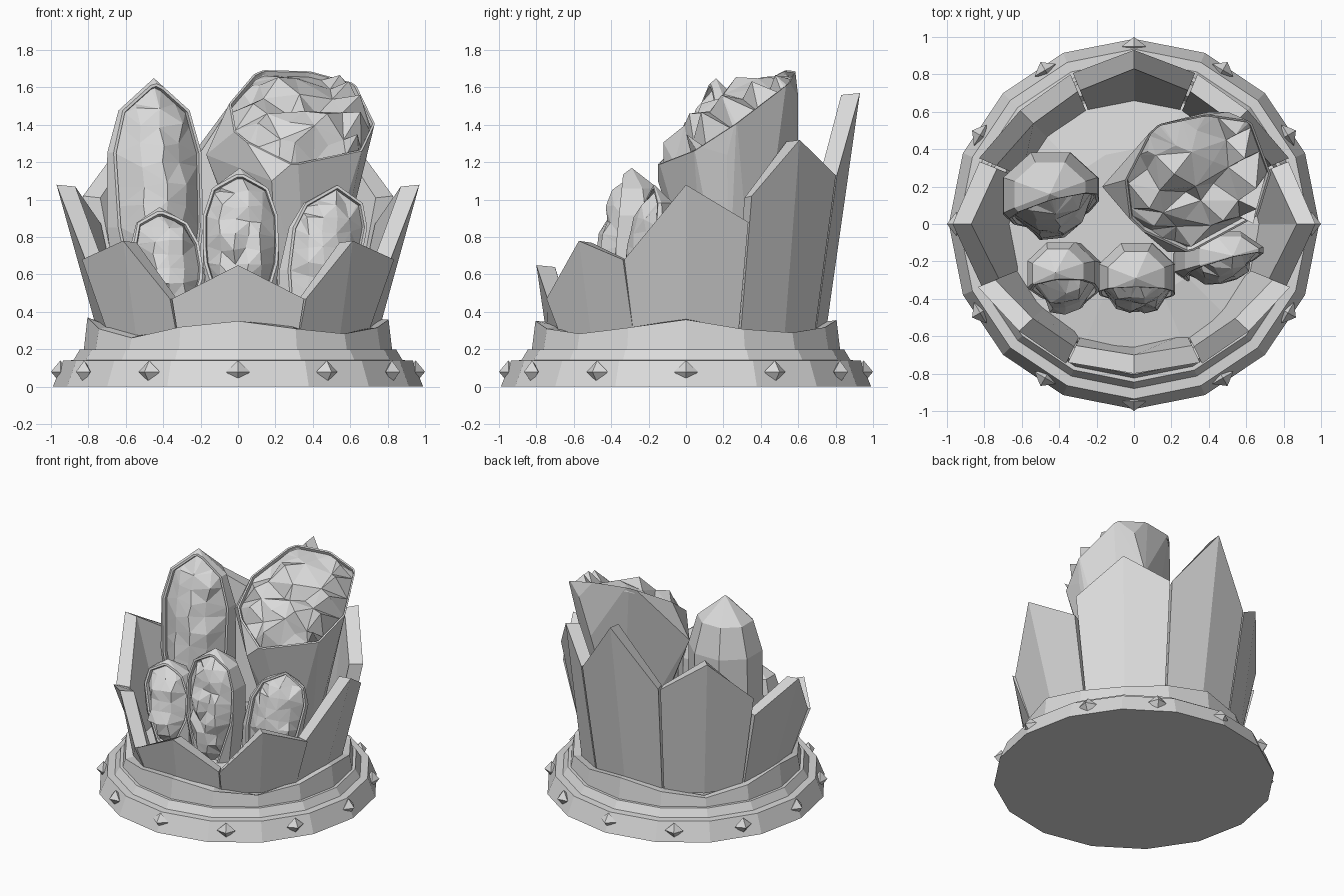
import bpy, bmesh, math, random
from mathutils import Vector

random.seed(4)
cube = bpy.data.objects.get("Cube")
if cube:
    bpy.data.objects.remove(cube, do_unlink=True)

stone = bpy.data.materials.new("pale_grey_stone")
GREY = (0.7, 0.7, 0.7, 1)
stone.use_nodes = True
stone.diffuse_color = GREY
stone.node_tree.nodes["Principled BSDF"].inputs["Base Color"].default_value = GREY


def finish(name, bm):
    for f in bm.faces:
        f.material_index = 0
        f.smooth = False
    bmesh.ops.recalc_face_normals(bm, faces=bm.faces[:])
    mesh = bpy.data.meshes.new(name)
    bm.to_mesh(mesh)
    bm.free()
    mesh.materials.append(stone)
    obj = bpy.data.objects.new(name, mesh)
    bpy.context.collection.objects.link(obj)


def around(r, degrees, z):
    """Point at an angle measured from the front towards +x."""
    a = math.radians(degrees)
    return Vector((r * math.sin(a), -r * math.cos(a), z))


def lathe(name, profile, sides=16, wave=0.0):
    """Revolve (radius, z, wavy) rows; cap both ends."""
    bm = bmesh.new()
    rings = []
    for r, z, wavy in profile:
        ring = []
        for i in range(sides):
            deg = 360 * i / sides
            lift = wavy * (wave * math.cos(math.radians(4 * deg)) + random.uniform(-.015, .015))
            ring.append(bm.verts.new(around(r, deg, z + lift)))
        rings.append(ring)
    for low, high in zip(rings, rings[1:]):
        for i in range(sides):
            j = (i + 1) % sides
            bm.faces.new((low[i], low[j], high[j], high[i]))
    bm.faces.new(rings[0])
    bm.faces.new(rings[-1])
    finish(name, bm)


def petal(name, deg, left, peak, right, half=22):
    """Leaning pointed slab; each corner is (radius, height)."""
    bm = bmesh.new()
    cols = []
    for side, (r, z) in zip((-1, 0, 1), (left, peak, right)):
        thick = .1
        a = deg + side * half
        cols.append([bm.verts.new(p) for p in (
            around(.745, a, .27), around(r, a, z),
            around(r - thick, a, z - .01), around(.65, a, .27))])
    for a, b in zip(cols, cols[1:]):
        for i in range(4):
            j = (i + 1) % 4
            bm.faces.new((a[i], b[i], b[j], a[j]))
    bm.faces.new(cols[0])
    bm.faces.new(cols[-1])
    finish(name, bm)


def geode(name, points, cut_point, cut_normal, step, bulge, rough, rim, poke=False):
    """Convex crystal sliced open, with a rim and a rough bulging core."""
    normal = Vector(cut_normal).normalized()
    origin = Vector(cut_point)
    bm = bmesh.new()
    for p in points:
        bm.verts.new(p)
    bmesh.ops.convex_hull(bm, input=bm.verts[:])
    spare = [v for v in bm.verts if not v.link_faces]
    bmesh.ops.delete(bm, geom=spare, context='VERTS')
    bmesh.ops.dissolve_limit(bm, angle_limit=.03, verts=bm.verts[:], edges=bm.edges[:])
    bmesh.ops.bisect_plane(bm, geom=bm.verts[:] + bm.edges[:] + bm.faces[:], dist=1e-5,
                           plane_co=origin, plane_no=normal, clear_outer=True)
    filled = bmesh.ops.holes_fill(bm, edges=[e for e in bm.edges if e.is_boundary], sides=0)
    bmesh.ops.recalc_face_normals(bm, faces=bm.faces[:])
    core = filled["faces"]
    bmesh.ops.inset_region(bm, faces=core, thickness=rim, depth=0)
    bmesh.ops.inset_region(bm, faces=core, thickness=.006, depth=-.025)
    for f in core:
        f.material_index = 1          # temporary mark for the core

    def inner():
        return [f for f in bm.faces if f.material_index == 1]

    # slice the core into patches
    across = normal.cross(Vector((0, 0, 1))).normalized()
    up = across.cross(normal)
    verts = {v for f in inner() for v in f.verts}
    spans = []
    for axis in (across, up):
        vals = [v.co.dot(axis) for v in verts]
        lo, hi = min(vals), max(vals)
        spans.append((axis, (lo + hi) / 2, (hi - lo) / 2))
        n = max(2, round((hi - lo) / step))
        for k in range(1, n):
            faces = inner()
            geom = list({x for f in faces for x in list(f.verts) + list(f.edges)}) + faces
            at = lo + (hi - lo) * k / n
            bmesh.ops.bisect_plane(bm, geom=geom, dist=1e-5, plane_co=axis * at, plane_no=axis)
    peaks = set()
    if poke:
        peaks = set(bmesh.ops.poke(bm, faces=inner())["verts"])
    # push the patches out into an uneven dome
    for v in {v for f in inner() for v in f.verts}:
        if any(f.material_index != 1 for f in v.link_faces):
            continue
        d2 = sum(((v.co.dot(a) - mid) / half) ** 2 for a, mid, half in spans)
        out = bulge * math.sqrt(max(0, 1 - d2)) + random.uniform(-rough, rough)
        if v in peaks:
            out += rough * random.choice((-1, 1.3))
        v.co += normal * out
        v.co += (across * random.uniform(-1, 1) + up * random.uniform(-1, 1)) * step * .15
    bmesh.ops.triangulate(bm, faces=inner())
    finish(name, bm)


def crystal_points(base, apex, rx, ry, sides=8):
    """Rings along a leaning axis, closing in a pointed tip."""
    base, apex = Vector(base), Vector(apex)
    pts = [apex]
    for t, s in ((0, .75), (.4, 1), (.7, .98), (.87, .74)):
        c = base.lerp(apex, t)
        for i in range(sides):
            a = 2 * math.pi * (i + .5) / sides
            pts.append(c + Vector((rx * s * math.cos(a), ry * s * math.sin(a), 0)) * 1.05)
    return pts


# stepped base, wavy collar and lumpy floor
lathe("base_ring", [(.99, 0, 0), (.935, .14, 0), (.88, .142, 0), (.845, .2, 0), (.7, .2, 0)])
lathe("jagged_collar", [(.825, .19, 0), (.805, .32, 1), (.74, .31, 1), (.7, .22, 0)], wave=.045)
lathe("inner_floor", [(.72, .2, 0), (.7, .33, 0), (.4, .37, 1)])

# studs around the base
for k in range(12):
    bm = bmesh.new()
    c = around(.95, k * 30, .08)
    out = around(.05, k * 30, 0)
    side = around(.065, k * 30 + 90, 0)
    for p in (out, -out, side, -side, Vector((0, 0, .06)), Vector((0, 0, -.06))):
        bm.verts.new(c + p)
    bmesh.ops.convex_hull(bm, input=bm.verts[:])
    finish(f"stud_{k + 1}", bm)

# ring of leaning slabs, mirrored left and right
petal("front_slab", 0, (.82, .47), (.8, .65), (.82, .47), half=25.5)
petal("back_slab", 180, (.87, 1.13), (.93, 1.57), (.87, 1.13))
for name, deg, half, near, peak, far in (
        ("front_corner_slab", 47, 21, (.83, .47), (.84, .78), (.9, .68)),
        ("side_slab", 90, 22, (.88, .68), (.97, 1.08), (.89, .88)),
        ("back_corner_slab", 135, 22, (.9, 1.02), (.86, 1.32), (.87, 1.13))):
    petal("left_" + name, deg, near, peak, far, half)
    petal("right_" + name, -deg, far, peak, near, half)

# upright opened crystals
geode("tall_crystal", crystal_points((-.44, .14, .32), (-.45, .16, 1.65), .265, .24, 8),
      (-.43, .07, 1.0), (.28, -1, .1), .11, .15, .018, .015)
geode("front_crystal", crystal_points((.02, -.3, .32), (.01, -.29, 1.17), .21, .2),
      (.02, -.37, .8), (0, -1, .1), .075, .11, .02, .015)
geode("small_crystal", crystal_points((-.32, -.29, .32), (-.42, -.26, .96), .19, .18),
      (-.38, -.34, .75), (.1, -1, .25), .075, .11, .022, .015)
geode("leaning_crystal", crystal_points((.37, -.21, .32), (.53, -.17, 1.08), .22, .15),
      (.46, -.22, .8), (.25, -1, .1), .08, .1, .018, .015)

# large cup-like crystal with a tilted rough top, tapering to a stem
rim_xy = ((0, 0), (.32, -.15), (.67, .04), (.74, .27),
          (.64, .54), (.36, .58), (.12, .53), (-.03, .24))
cup = [Vector((x, y, 1.38 + .7 * y - .17 * x)) for x, y in rim_xy]
cup += [Vector((-.17, .2, 1.24)), Vector((.18, -.15, 1.1)), Vector((.69, .22, 1.24)),
        Vector((.5, .6, 1.55)), Vector((.4, .6, 1.27))]
for z, r in ((.93, .17), (.33, .15)):
    for i in range(6):
        cup.append(Vector((.32, .25, z)) + around(r, i * 60 + 20, 0))
geode("large_crystal", cup, (.34, .22, 1.438), (.17, -.7, 1), .18, .13, .045, .012, poke=True)
